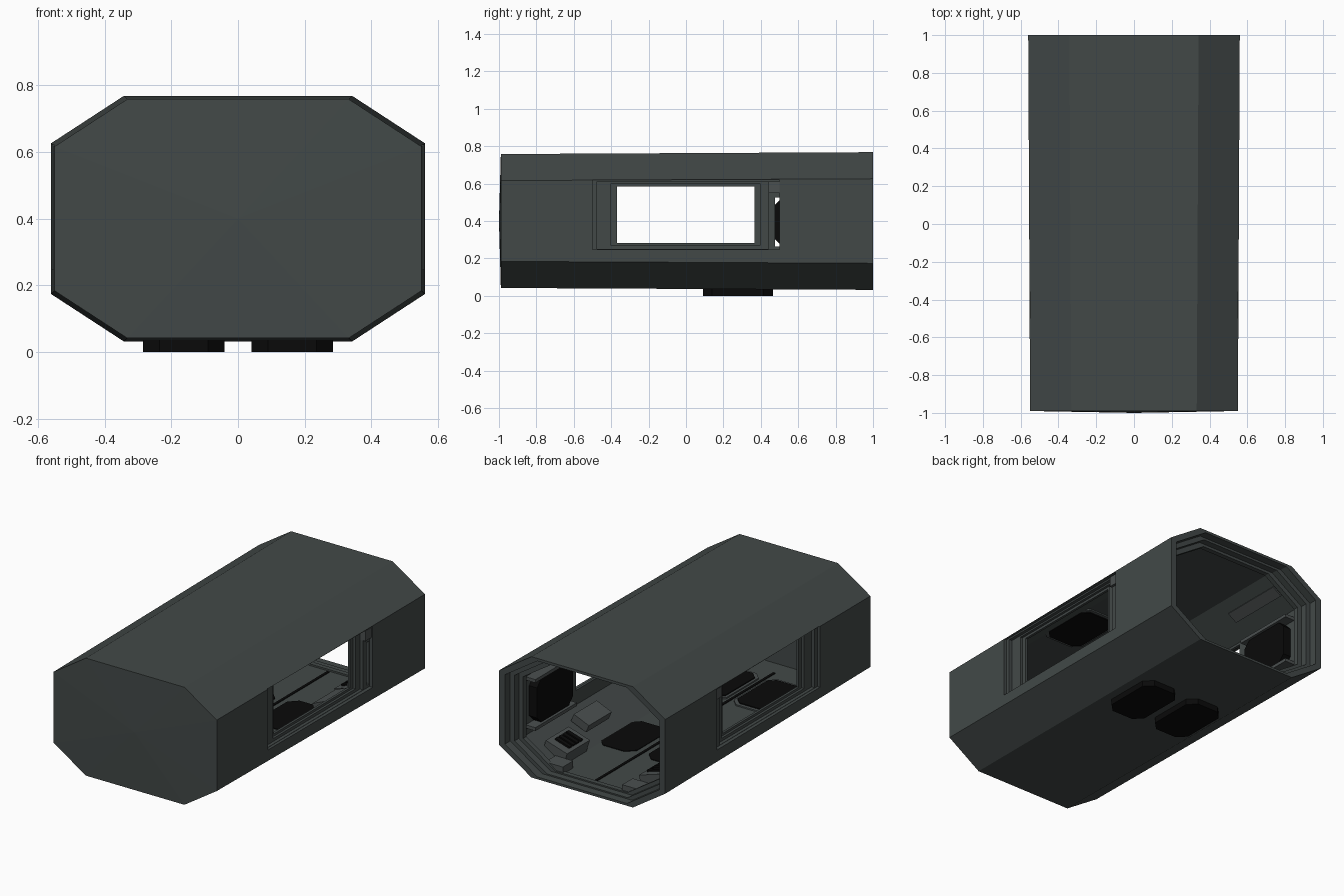
import bpy, bmesh
from mathutils import Matrix

if "Cube" in bpy.data.objects:
    bpy.data.objects.remove(bpy.data.objects["Cube"])


def mat(name, col):
    m = bpy.data.materials.new(name)
    m.diffuse_color = (*col, 1)
    m.use_nodes = True
    m.node_tree.nodes["Principled BSDF"].inputs["Base Color"].default_value = m.diffuse_color
    return m


HULL = mat("hull_grey", (0.055, 0.066, 0.064))
TRIM = mat("trim_grey", (0.07, 0.08, 0.08))
BLACK = mat("black", (0.003, 0.003, 0.003))


def finish(bm, name, material):
    bmesh.ops.recalc_face_normals(bm, faces=bm.faces)
    me = bpy.data.meshes.new(name)
    bm.to_mesh(me)
    bm.free()
    ob = bpy.data.objects.new(name, me)
    bpy.context.collection.objects.link(ob)
    me.materials.append(material)
    return ob


def box(name, x, y, z, material=TRIM, rot=None):
    bm = bmesh.new()
    bmesh.ops.create_cube(bm, size=1)
    c = [(a[0] + a[1]) / 2 for a in (x, y, z)]
    s = [a[1] - a[0] for a in (x, y, z)]
    bmesh.ops.scale(bm, vec=s, verts=bm.verts)
    if rot:
        bmesh.ops.rotate(bm, verts=bm.verts, matrix=Matrix.Rotation(rot, 3, 'Y'))
    bmesh.ops.translate(bm, vec=c, verts=bm.verts)
    return finish(bm, name, material)


def chamfered_plate(name, u, v, w, cut, material, axis='Z'):
    """Rectangle u * v with clipped corners, extruded over w along the axis."""
    (a, b), (c, d) = u, v
    pts = [(a + cut, c), (b - cut, c), (b, c + cut), (b, d - cut),
           (b - cut, d), (a + cut, d), (a, d - cut), (a, c + cut)]
    bm = bmesh.new()
    rings = []
    for h in w:
        rings.append([bm.verts.new((p, q, h) if axis == 'Z' else (h, p, q)) for p, q in pts])
        bm.faces.new(rings[-1])
    for i in range(8):
        j = (i + 1) % 8
        bm.faces.new((rings[0][i], rings[0][j], rings[1][j], rings[1][i]))
    return finish(bm, name, material)


def octagon(hx, z0, z1):
    cx, cz = hx - 0.218, 0.142
    right = [(cx, z0), (hx, z0 + cz), (hx, z1 - cz), (cx, z1)]
    return right + [(-x, z) for x, z in reversed(right)]


# hull: outer skin front to back, then stepped rear frame and the cabin
sections = [(-0.99, 0.55, 0.042, 0.758), (1.0, 0.56, 0.032, 0.768),
            (1.0, 0.52, 0.046, 0.752), (0.95, 0.52, 0.046, 0.752),
            (0.95, 0.49, 0.054, 0.738), (0.91, 0.49, 0.054, 0.738),
            (0.91, 0.46, 0.062, 0.722), (0.88, 0.46, 0.062, 0.722),
            (0.88, 0.485, 0.052, 0.742), (-0.96, 0.485, 0.052, 0.742)]
bm = bmesh.new()
loops = [[bm.verts.new((x, y, z)) for x, z in octagon(hx, z0, z1)]
         for y, hx, z0, z1 in sections]
for r, s in zip(loops, loops[1:]):
    for i in range(8):
        j = (i + 1) % 8
        bm.faces.new((r[i], r[j], s[j], s[i]))
bm.faces.new(loops[-1])
nose = bm.faces.new(loops[0])
tip = bmesh.ops.poke(bm, faces=[nose])["verts"][0]
tip.co.y = -1.0
hull = finish(bm, "hull", HULL)

# side openings: stepped recess, window and door slot, on both sides
for s in (-1, 1):
    for x0, x1, y, z in ((0.535, 0.7, (-0.5, 0.5), (0.248, 0.62)),
                         (0.515, 0.7, (-0.475, 0.44), (0.25, 0.61)),
                         (0.50, 0.7, (-0.40, 0.395), (0.268, 0.60)),
                         (0.40, 0.7, (-0.37, 0.365), (0.282, 0.585)),
                         (0.40, 0.7, (0.475, 0.499), (0.265, 0.525))):
        c = box("opening_cutter", sorted((s * x0, s * x1)), y, z)
        c.hide_render = True
        c.hide_set(True)
        m = hull.modifiers.new("opening", 'BOOLEAN')
        m.object, m.operation, m.solver = c, 'DIFFERENCE', 'EXACT'

for s in (-1, 1):
    def side(a, b):
        return sorted((s * a, s * b))
    # black door panel with its inner frame on the cabin wall
    chamfered_plate("door_panel", (0.475, 0.82), (0.262, 0.525), side(0.43, 0.483), 0.04, BLACK, 'X')
    box("door_rail_top", side(0.42, 0.486), (0.45, 0.85), (0.53, 0.55))
    box("door_rail_bottom", side(0.42, 0.486), (0.45, 0.85), (0.237, 0.257))
    box("recess_block", side(0.515, 0.55), (0.44, 0.499), (0.55, 0.612))
    # belly hatches, showing through the floor
    chamfered_plate("belly_hatch", side(0.04, 0.285), (0.09, 0.465), (0.0, 0.056), 0.05, BLACK)
    # front floor and ceiling hatches
    for name, y, z, zf in (("floor_hatch", (-0.76, -0.4), (0.05, 0.066), (0.05, 0.06)),
                           ("ceiling_hatch", (-0.46, -0.1), (0.728, 0.744), (0.734, 0.744))):
        x = side(0.04, 0.285)
        chamfered_plate(name, x, y, z, 0.04, BLACK)
        chamfered_plate(name + "_frame", (x[0] - 0.015, x[1] + 0.015),
                        (y[0] - 0.02, y[1] + 0.02), zf, 0.045, TRIM)
    # console with a black keypad grille
    box("console", side(0.25, 0.40), (0.58, 0.80), (0.07, 0.15), TRIM, -s * 0.3)
    for k in range(4):
        y = 0.62 + k * 0.035
        box("console_key", side(0.26, 0.36), (y, y + 0.025), (0.145, 0.158), BLACK, -s * 0.3)
    # bench under the window, ceiling bar, floor block by the rear
    box("bench", side(0.31, 0.42), (0.28, 0.50), (0.14, 0.19), TRIM, -s * 0.4)
    box("ceiling_bar", side(0.33, 0.40), (0.45, 0.85), (0.67, 0.70), TRIM, s * 0.57)
    box("floor_block", side(0.20, 0.32), (0.80, 0.90), (0.05, 0.095))

# black guide groove along the floor
box("floor_groove", (-0.008, 0.008), (-0.85, 0.87), (0.05, 0.056), BLACK)
